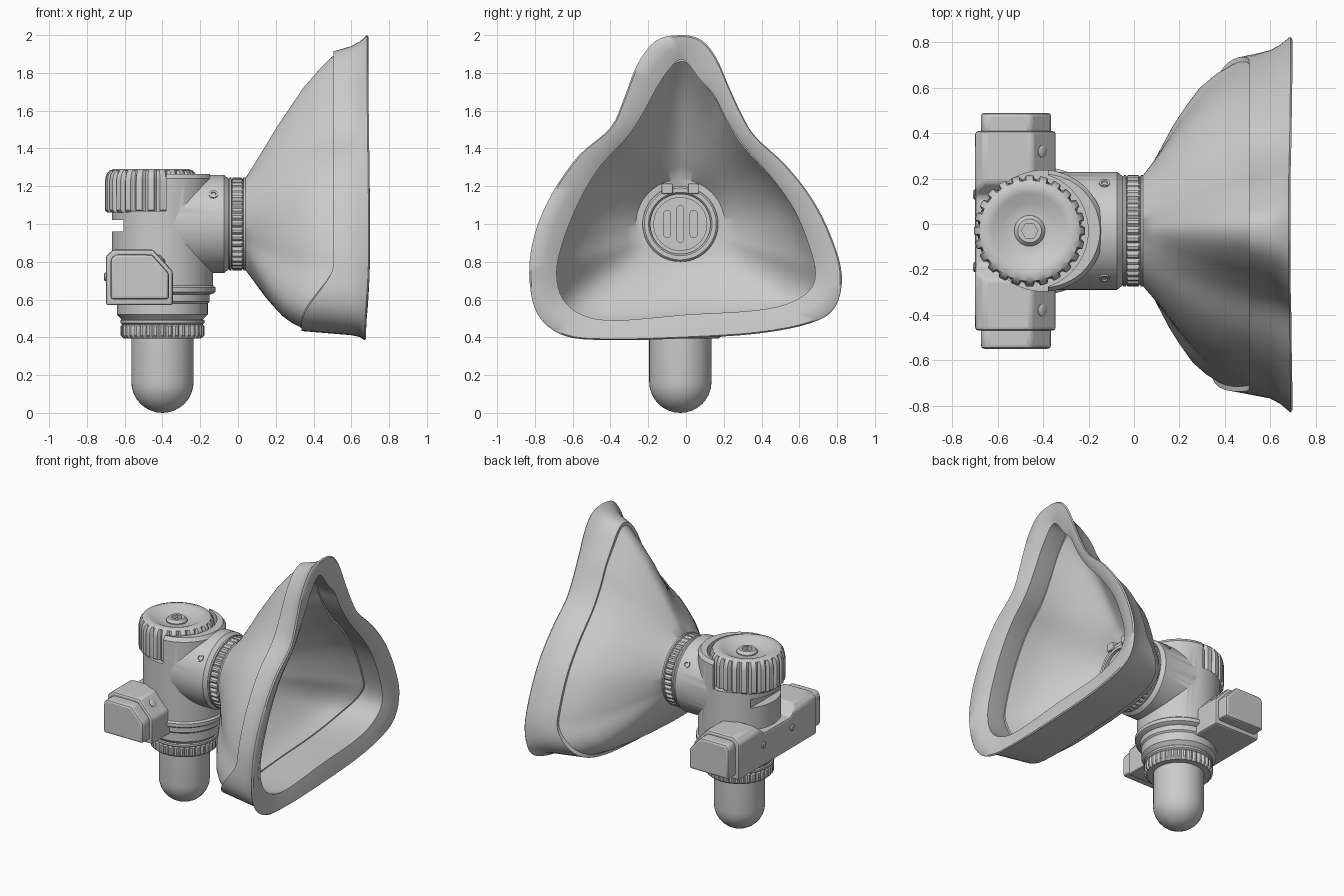
import bpy, bmesh, math
from mathutils import Vector

if "Cube" in bpy.data.objects:
    bpy.data.objects.remove(bpy.data.objects["Cube"])

CY, CZ, VX = -0.03, 1.0, -0.40      # mask axis (y, z) and x of the vertical axis


def finish(name, bm, angle=35):
    bmesh.ops.remove_doubles(bm, verts=bm.verts, dist=1e-5)
    bmesh.ops.recalc_face_normals(bm, faces=bm.faces)
    me = bpy.data.meshes.new(name)
    bm.to_mesh(me)
    bm.free()
    ob = bpy.data.objects.new(name, me)
    bpy.context.collection.objects.link(ob)
    smooth(ob, angle)
    return ob


def activate(ob):
    bpy.ops.object.select_all(action='DESELECT')
    ob.select_set(True)
    bpy.context.view_layer.objects.active = ob


def smooth(ob, angle=35):
    activate(ob)
    bpy.ops.object.shade_smooth_by_angle(angle=math.radians(angle))


def loft(name, rings, caps=(True, True), angle=35):
    bm = bmesh.new()
    vs = [[bm.verts.new(p) for p in r] for r in rings]
    n = len(rings[0])
    for a, b in zip(vs, vs[1:]):
        for i in range(n):
            j = (i + 1) % n
            bm.faces.new((a[i], a[j], b[j], b[i]))
    if caps[0]:
        bm.faces.new(vs[0])
    if caps[1]:
        bm.faces.new(vs[-1])
    return finish(name, bm, angle)


def lathe(name, prof, origin, axis=(0, 0, 1), seg=64, ribs=0, depth=0.0, angle=35):
    """Revolve (radius, height[, ribbed]) points about an axis."""
    q = Vector((0, 0, 1)).rotation_difference(Vector(axis))
    rings = []
    for p in prof:
        ring = []
        for i in range(seg):
            a = math.tau * i / seg
            r = max(p[0], 1e-4)
            if len(p) > 2:
                r -= depth * max(0, -math.cos(ribs * a))
            ring.append(q @ Vector((r * math.cos(a), r * math.sin(a), p[1])) + Vector(origin))
        rings.append(ring)
    return loft(name, rings, angle=angle)


def prism(name, pts, axis, a, b):
    def co(p, d):
        return {'x': (d, p[0], p[1]), 'y': (p[0], d, p[1]), 'z': (p[0], p[1], d)}[axis]
    return loft(name, [[co(p, a) for p in pts], [co(p, b) for p in pts]])


def rect(x0, x1, y0, y1):
    return [(x0, y0), (x1, y0), (x1, y1), (x0, y1)]


def boolean(ob, other, op='DIFFERENCE'):
    m = ob.modifiers.new("bool", 'BOOLEAN')
    m.object, m.operation, m.solver = other, op, 'EXACT'
    activate(ob)
    bpy.ops.object.modifier_apply(modifier=m.name)
    bpy.data.objects.remove(other)
    smooth(ob)


def bevel(ob, w, seg=2):
    m = ob.modifiers.new("bevel", 'BEVEL')
    m.width, m.segments = w, seg
    activate(ob)
    bpy.ops.object.modifier_apply(modifier=m.name)
    smooth(ob)


def spline(pts, sub=4):
    out, n = [], len(pts)
    for i in range(n):
        p0, p1, p2, p3 = (Vector(pts[(i + k) % n]) for k in (-1, 0, 1, 2))
        for s in range(sub):
            t = s / sub
            out.append(0.5 * (2 * p1 + (p2 - p0) * t + (2 * p0 - 5 * p1 + 4 * p2 - p3) * t * t
                              + (3 * p1 - p0 - 3 * p2 + p3) * t ** 3))
    return out


# Mask outlines in (y, z): outer rim and inner lip edge
outer = spline([(-.03, 2.0), (.08, 1.975), (.16, 1.88), (.23, 1.72), (.30, 1.57), (.37, 1.46), (.53, 1.31),
                (.67, 1.13), (.77, .93), (.825, .73), (.79, .56), (.66, .475), (.38, .42), (0, .395),
                (-.4, .385), (-.65, .41), (-.79, .53), (-.83, .74), (-.80, .95), (-.71, 1.16),
                (-.57, 1.36), (-.40, 1.51), (-.33, 1.66), (-.26, 1.84), (-.16, 1.97)])
inner = spline([(-.03, 1.87), (.01, 1.85), (.07, 1.77), (.15, 1.68), (.21, 1.56), (.31, 1.41), (.45, 1.25),
                (.57, 1.08), (.65, .89), (.685, .74), (.65, .645), (.53, .575), (.34, .54), (0, .52),
                (-.36, .49), (-.54, .515), (-.65, .6), (-.685, .74), (-.65, .91), (-.56, 1.13),
                (-.45, 1.31), (-.31, 1.46), (-.22, 1.60), (-.15, 1.73), (-.08, 1.83)])
C = Vector((CY, CZ))
low = [max(0, min(1, (.78 - p.y) / .26)) for p in inner]
low = [b * b * (3 - 2 * b) for b in low]
high = [max(0, min(1, (p.y - 1.1) / .6)) for p in inner]
seam_x = [.51 - .17 * b for b in low]
seam_k = [.2 + .2 * b for b in low]
N = range(len(inner))


def mix(i, k):
    return inner[i].lerp(outer[i], k)


def shell_ring(u, f, x0, r, scale):
    ring = []
    for i in N:
        end = C + (mix(i, seam_k[i]) - C) * scale
        hub = C + (inner[i] - C).normalized() * r
        p = hub.lerp(end, f - .09 * math.sin(math.pi * u) * high[i])
        ring.append((x0 + (seam_x[i] - x0) * u, p.x, p.y))
    return ring


# Mask shell: outside from hub to seam, then back along the inside
steps = [(0, 0), (.1, .14), (.22, .31), (.35, .49), (.5, .66), (.65, .81), (.82, .92), (1, 1)]
rings = [shell_ring(u, f, .04, .245, 1) for u, f in steps]
rings += [shell_ring(u, f, .065, .235, .96) for u, f in reversed(steps)]
loft("mask_shell", rings, angle=40)

# Soft face seal
rim = [.69 - .02 * low[i] - .008 * high[i] for i in N]
seal = []
for kind in range(9):
    ring = []
    for i in N:
        k, x = [(seam_k[i] - .1, seam_x[i] - .004), (seam_k[i] + .14, seam_x[i] - .004),
                (.55 + .2 * low[i], .6), (.74 + .1 * low[i], .645), (1, rim[i]), (.94, rim[i] + .008),
                (.45, rim[i] - .002), (0, .655), (seam_k[i] - .15, seam_x[i] + .03)][kind]
        p = mix(i, k)
        ring.append((x, p.x, p.y))
    seal.append(ring)
loft("face_seal", seal + [seal[0]], caps=(False, False), angle=50)

# Slotted valve seat inside the mask
hub = (0, CY, CZ)
valve = lathe("valve_seat", [(0, .03), (.2, .03), (.2, .095), (.19, .105), (.168, .105), (.16, .095), (.16, .115),
                             (.14, .115), (.14, .095), (0, .095)], hub, (1, 0, 0))
for dy, h in ((-.07, .055), (0, .08), (.07, .055)):
    slot = [(CY + dy + .018 * math.cos(a), CZ + math.copysign(h, math.sin(a)) + .018 * math.sin(a))
            for a in [math.tau * (i + .5) / 16 for i in range(16)]]
    boolean(valve, prism("cut", slot, 'x', .07, .2))
for s in (-1, 1):
    bevel(prism("valve_clip", rect(CY + s * .07 - .03, CY + s * .07 + .03, 1.16, 1.215), 'x', .05, .12), .008)

# Knurled collar between mask and body
lathe("collar", [(0, -.055), (.235, -.055), (.245, -.045), (.245, -.035), (.236, -.033), (.246, -.028, 1),
                 (.246, .02, 1), (.236, .026), (.245, .03), (.245, .045), (0, .045)],
      hub, (1, 0, 0), 240, 40, .013)

# Body: vertical barrel joined to horizontal outlet, with a pocket for the knob
base = (VX, CY, 0)
knob_c = (-.46, CY, 0)
body = lathe("valve_body", [(0, .56), (.265, .63), (.28, .64), (.28, .665), (.268, .675), (.268, 1.24),
                            (.25, 1.265), (0, 1.265)], base, seg=80)
outlet = lathe("outlet", [(0, VX), (.26, VX), (.26, -.075), (.24, -.05), (0, -.05)], hub, (1, 0, 0), 72)
boolean(body, outlet, 'UNION')
boolean(body, lathe("cut", [(0, 1.07), (.258, 1.07), (.258, 1.5), (0, 1.5)], knob_c, seg=80))
boolean(body, prism("cut", rect(-.8, -.38, -.5, .5), 'z', 1.07, 1.5))
boolean(body, prism("cut", rect(-.8, -.605, -.4, .4), 'z', .96, 1.02))
for s in (-1, 1):
    d = Vector((0, s * .8, .6))
    lathe("outlet_screw", [(0, .25), (.024, .25), (.024, .266), (.014, .266), (.012, .26), (0, .26)],
          (-.13, CY, CZ), d, 20)

# Ribbed control knob with socket bolt
lathe("control_knob", [(0, 1.06), (.23, 1.06), (.245, 1.075, 1), (.245, 1.23, 1), (.238, 1.262, 1), (.222, 1.282),
                       (.195, 1.292), (.165, 1.285), (.12, 1.262), (.08, 1.255), (0, 1.255)],
      knob_c, seg=192, ribs=24, depth=.02)
bolt = lathe("knob_bolt", [(0, 1.24), (.068, 1.24), (.068, 1.262), (.052, 1.28), (0, 1.28)], knob_c, seg=40)
boolean(bolt, lathe("cut", [(0, 1.25), (.036, 1.25), (.036, 1.4), (0, 1.4)], knob_c, seg=6))

# Lower barrel, knurled lock ring, rounded canister
lathe("lower_barrel", [(0, .49), (.215, .495), (.24, .52), (.24, .58), (.25, .59), (.25, .65), (0, .65)], base)
lathe("lock_ring", [(0, .395), (.205, .395), (.222, .41, 1), (.222, .46, 1), (.212, .468), (.222, .476),
                    (.222, .49), (.21, .5), (0, .5)], base, seg=216, ribs=36, depth=.013)
lathe("canister", [(.165 * math.sin(a), .165 - .165 * math.cos(a)) for a in
                   [math.pi / 2 * i / 8 for i in range(9)]] + [(.165, .42), (0, .42)],
      (VX, CY, 0), seg=40)

# Cross bar with inset end caps, central notch and screws
bar = prism("cross_bar", [(-.70, .57), (-.345, .57), (-.345, .75), (-.45, .865), (-.66, .865), (-.70, .83)],
            'y', CY - .44, CY + .44)
boolean(bar, prism("cut", [(CY - .22, 1), (CY - .22, .87), (CY - .15, .8), (CY + .15, .8),
                           (CY + .22, .87), (CY + .22, 1)], 'x', -.8, -.2))
bevel(bar, .014)
for s in (-1, 1):
    cap = prism("bar_end_cap", [(-.675, .6), (-.365, .6), (-.365, .74), (-.455, .84), (-.65, .84), (-.675, .815)],
                'y', CY + s * .42, CY + s * .52)
    bevel(cap, .016)
    screw = [(0, -.03), (.028, -.03), (.028, .004), (.018, .01), (0, .01)]
    lathe("bar_screw", screw, (-.405, CY + s * .35, .815), (.74, 0, .67), 20)
    lathe("bar_back_screw", [(r * .8, h) for r, h in screw], (-.70, CY + s * .16, .72), (-1, 0, .001), 20)
